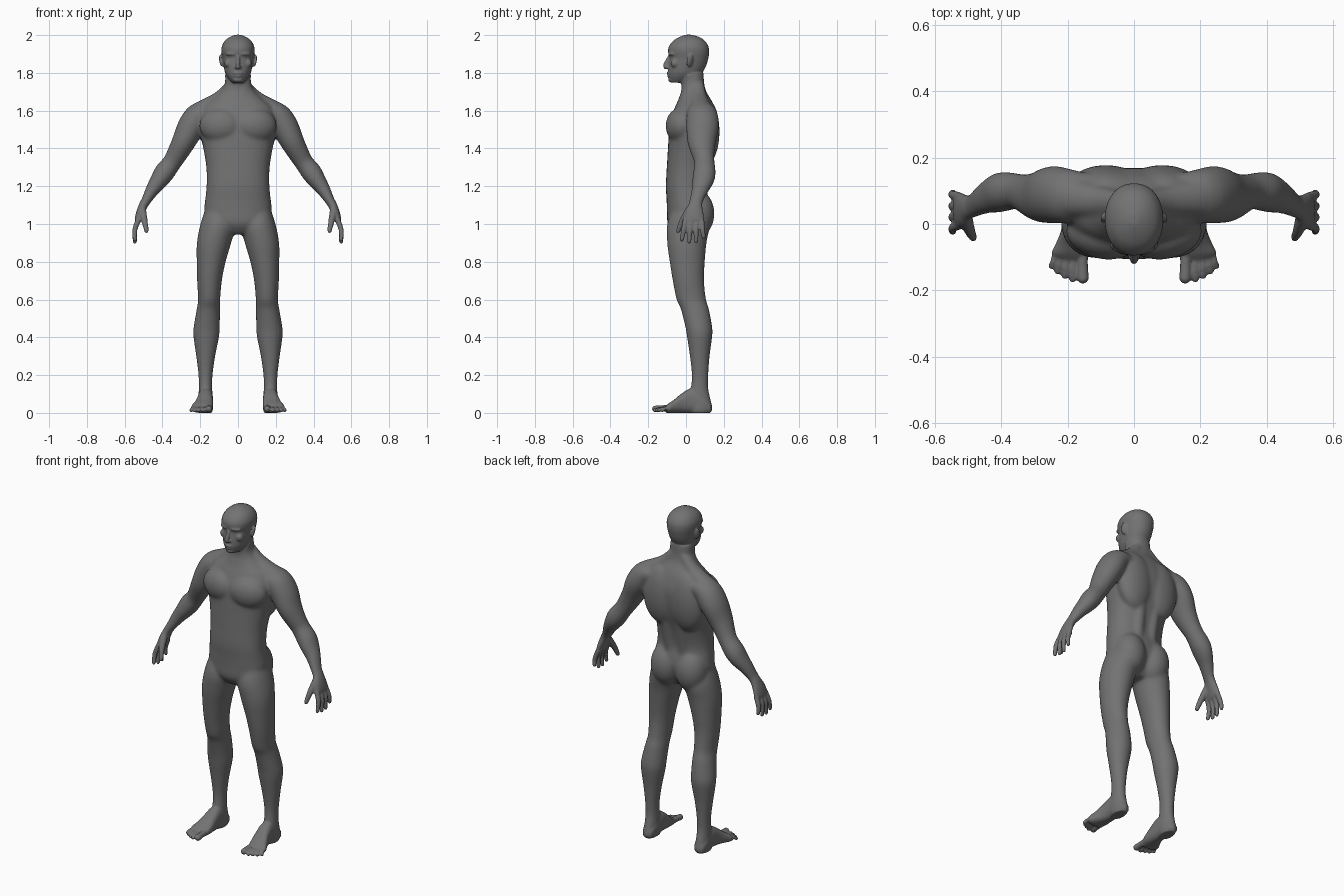
import bpy, bmesh, math
from mathutils import Vector, Matrix

bm = bmesh.new()
SEG = 28


def spline(rows, steps=4):
    """Catmull-Rom through rows of numbers."""
    out = []
    for i in range(len(rows) - 1):
        a, b, c, d = (rows[min(max(k, 0), len(rows) - 1)] for k in (i - 1, i, i + 1, i + 2))
        for s in range(steps):
            t = s / steps
            out.append([0.5 * (2 * q + (r - p) * t + (2 * p - 5 * q + 4 * r - w) * t * t
                               + (3 * q - p - 3 * r + w) * t ** 3) for p, q, r, w in zip(a, b, c, d)])
    return out + [list(rows[-1])]


def skin(rings, power=2.0):
    """Closed surface through superellipse rings (centre, u, v)."""
    loops = []
    for c, u, v in rings:
        loop = []
        for k in range(SEG):
            a = 2 * math.pi * k / SEG
            ca, sa = math.cos(a), math.sin(a)
            p = math.copysign(abs(ca) ** (2 / power), ca)
            q = math.copysign(abs(sa) ** (2 / power), sa)
            loop.append(bm.verts.new(c + u * p + v * q))
        loops.append(loop)
    for a, b in zip(loops, loops[1:]):
        for k in range(SEG):
            bm.faces.new((a[k], a[(k + 1) % SEG], b[(k + 1) % SEG], b[k]))
    bm.faces.new(loops[0][::-1])
    bm.faces.new(loops[-1])


def stack(rows, side=1, power=2.0):
    """Rows: z, centre x, half width, front y, back y."""
    skin([(Vector((side * x, (f + b) / 2, z)), Vector((w, 0, 0)), Vector((0, (b - f) / 2, 0)))
          for z, x, w, f, b in spline(rows)], power)


def tube(rows, side=1):
    """Rows: x, y, z, radius along y, radius across."""
    pts = spline(rows)
    rings = []
    for i, (x, y, z, ry, rp) in enumerate(pts):
        d = Vector(pts[min(i + 1, len(pts) - 1)][:3]) - Vector(pts[max(i - 1, 0)][:3])
        across = d.cross(Vector((0, 1, 0))).normalized()
        along = across.cross(d).normalized()
        across.x *= side
        along.x *= side
        rings.append((Vector((side * x, y, z)), along * ry, across * rp))
    skin(rings)


def blob(c, r, side=1, rot=(0, 0, 0)):
    m = Matrix.Translation((side * c[0], c[1], c[2]))
    for ang, ax in zip(rot, 'XYZ'):
        m = m @ Matrix.Rotation(ang * (1 if ax == 'X' else side), 4, ax)
    bmesh.ops.create_uvsphere(bm, u_segments=24, v_segments=16, radius=1,
                              matrix=m @ Matrix.Diagonal((*r, 1)))


def digit(points, radii, side):
    tube([(*p, r, r) for p, r in zip(points, radii)], side)
    blob(points[-1], (radii[-1],) * 3, side)


# torso and neck
stack([(.945, 0, .045, -.06, .06), (1.0, 0, .15, -.097, .1), (1.07, 0, .178, -.101, .125),
       (1.13, 0, .174, -.103, .12), (1.2, 0, .167, -.107, .108), (1.3, 0, .168, -.102, .124),
       (1.4, 0, .184, -.096, .152), (1.47, 0, .198, -.092, .165), (1.55, 0, .205, -.084, .168),
       (1.62, 0, .18, -.058, .15), (1.66, 0, .135, -.04, .132), (1.7, 0, .093, -.026, .108),
       (1.74, 0, .071, -.024, .097), (1.8, 0, .066, -.03, .092)], power=2.3)

# head
stack([(1.748, 0, .03, -.078, -.005), (1.772, 0, .052, -.09, .05), (1.8, 0, .068, -.095, .085),
       (1.84, 0, .077, -.093, .108), (1.88, 0, .083, -.088, .119), (1.91, 0, .088, -.095, .123),
       (1.94, 0, .086, -.091, .119), (1.97, 0, .07, -.068, .1), (1.99, 0, .044, -.035, .07),
       (2.002, 0, .014, -.002, .03)], power=2.15)

# nose, lips and chin
tube([(0, -.084, 1.893, .008, .009), (0, -.097, 1.865, .012, .01),
      (0, -.107, 1.838, .015, .012), (0, -.1, 1.825, .011, .012)])
blob((0, -.111, 1.834), (.01, .011, .009))
blob((0, -.092, 1.798), (.025, .011, .007))
blob((0, -.09, 1.784), (.022, .011, .007))
blob((0, -.076, 1.764), (.027, .018, .016))

for s in (1, -1):
    # face: brow, cheek, nostril, ear
    blob((.036, -.078, 1.9), (.033, .014, .009), s, (0, 0, .35))
    blob((.05, -.056, 1.85), (.022, .026, .024), s, (0, 0, .5))
    blob((.011, -.098, 1.83), (.008, .011, .007), s)
    blob((.089, .02, 1.865), (.009, .018, .034), s, (-.15, .15, .45))

    # torso muscles: chest, shoulder blade, lower back, trapezius, buttock
    blob((.095, -.036, 1.52), (.112, .07, .092), s, (0, 0, .2))
    blob((.085, .108, 1.49), (.115, .07, .175), s)
    tube([(.045, .08, 1.08, .03, .03), (.045, .086, 1.2, .032, .035), (.05, .11, 1.36, .035, .035)], s)
    tube([(.03, .06, 1.74, .035, .03), (.1, .068, 1.665, .045, .038), (.2, .08, 1.605, .06, .045)], s)
    blob((.083, .06, 1.055), (.092, .091, .125), s)

    # neck strand
    tube([(.056, .02, 1.79, .015, .015), (.038, -.002, 1.72, .016, .016),
          (.015, -.028, 1.665, .012, .012)], s)

    # leg
    stack([(1.1, .115, .05, -.06, .08), (1.0, .107, .092, -.1, .123), (.9, .127, .091, -.1, .109),
           (.8, .142, .077, -.087, .1), (.7, .151, .066, -.071, .096), (.6, .153, .059, -.051, .107),
           (.55, .157, .062, -.028, .122), (.45, .166, .07, -.003, .14), (.4, .168, .068, .005, .139),
           (.3, .171, .051, .02, .126), (.2, .172, .038, .03, .119), (.13, .172, .036, .025, .118),
           (.07, .172, .038, .01, .13), (.025, .172, .04, .01, .14), (0, .172, .034, .02, .13)], s)

    # foot
    skin([(Vector((s * x, y, h / 2)), Vector((w, 0, 0)), Vector((0, 0, h / 2)))
          for y, x, w, h in spline([(.13, .172, .028, .05), (.09, .172, .039, .1), (.03, .172, .04, .13),
                                    (-.02, .176, .044, .105), (-.06, .184, .052, .072),
                                    (-.09, .193, .056, .052), (-.108, .187, .044, .036)])], 2.5)

    # toes
    for bx, tx, ty, r in ((.156, .154, -.162, .018), (.183, .185, -.166, .0105), (.203, .208, -.156, .0105),
                          (.221, .23, -.143, .0102), (.236, .248, -.126, .0102)):
        digit([(bx, -.08, .026), ((bx + tx) / 2, ty * .5 - .047, .024), (tx, ty, r + .003)],
              (r, r * .92, r), s)

    # arm and palm
    tube([(.13, .08, 1.6, .07, .04), (.2, .085, 1.58, .082, .068), (.245, .088, 1.52, .087, .073),
          (.285, .083, 1.44, .077, .064), (.32, .09, 1.375, .062, .056), (.35, .098, 1.325, .054, .051),
          (.39, .098, 1.272, .06, .055), (.418, .09, 1.23, .058, .048), (.45, .075, 1.185, .046, .038),
          (.482, .056, 1.13, .036, .027), (.5, .05, 1.1, .037, .024), (.517, .043, 1.06, .05, .022),
          (.529, .041, 1.022, .055, .018), (.532, .041, 1.006, .045, .012)], s)

    # fingers and thumb
    for y0, y1, zt in ((-.002, -.022, .918), (.026, .017, .907), (.054, .054, .909), (.082, .093, .932)):
        digit([(.526, y0, 1.025), (.546, (y0 + y1) / 2, .97), (.546, y1, zt)], (.0145, .0132, .011), s)
    digit([(.508, .02, 1.075), (.494, -.02, 1.015), (.483, -.042, .962)], (.022, .017, .013), s)

# dark grey skin
bmesh.ops.recalc_face_normals(bm, faces=bm.faces)
mesh = bpy.data.meshes.new("body_parts")
bm.to_mesh(mesh)
bm.free()
grey = bpy.data.materials.new("dark_grey")
grey.diffuse_color = (.17, .17, .17, 1)
mesh.materials.append(grey)
body = bpy.data.objects.new("body", mesh)
bpy.context.collection.objects.link(body)

# fuse the parts into one surface
fuse = body.modifiers.new("fuse", 'REMESH')
fuse.mode = 'VOXEL'
fuse.voxel_size = .0051
bpy.context.view_layer.update()
fused = bpy.data.meshes.new_from_object(body.evaluated_get(bpy.context.evaluated_depsgraph_get()))
body.modifiers.clear()
body.data = fused
fused.materials.clear()
fused.materials.append(grey)
fused.polygons.foreach_set("material_index", [0] * len(fused.polygons))
fused.shade_smooth()

# blend muscles strongly on trunk and limbs, lightly on face, hands and feet
group = body.vertex_groups.new(name="trunk")
for v in fused.vertices:
    x, y, z = v.co
    w = min((z - .1) / .1, (1.76 - z) / .05, (.5 - abs(x)) / .05, 1)
    if w > 0:
        group.add([v.index], w, 'REPLACE')
for name, count, vg in (("blend", 50, "trunk"), ("soften", 5, "")):
    m = body.modifiers.new(name, 'SMOOTH')
    m.factor, m.iterations, m.vertex_group = .5, count, vg
